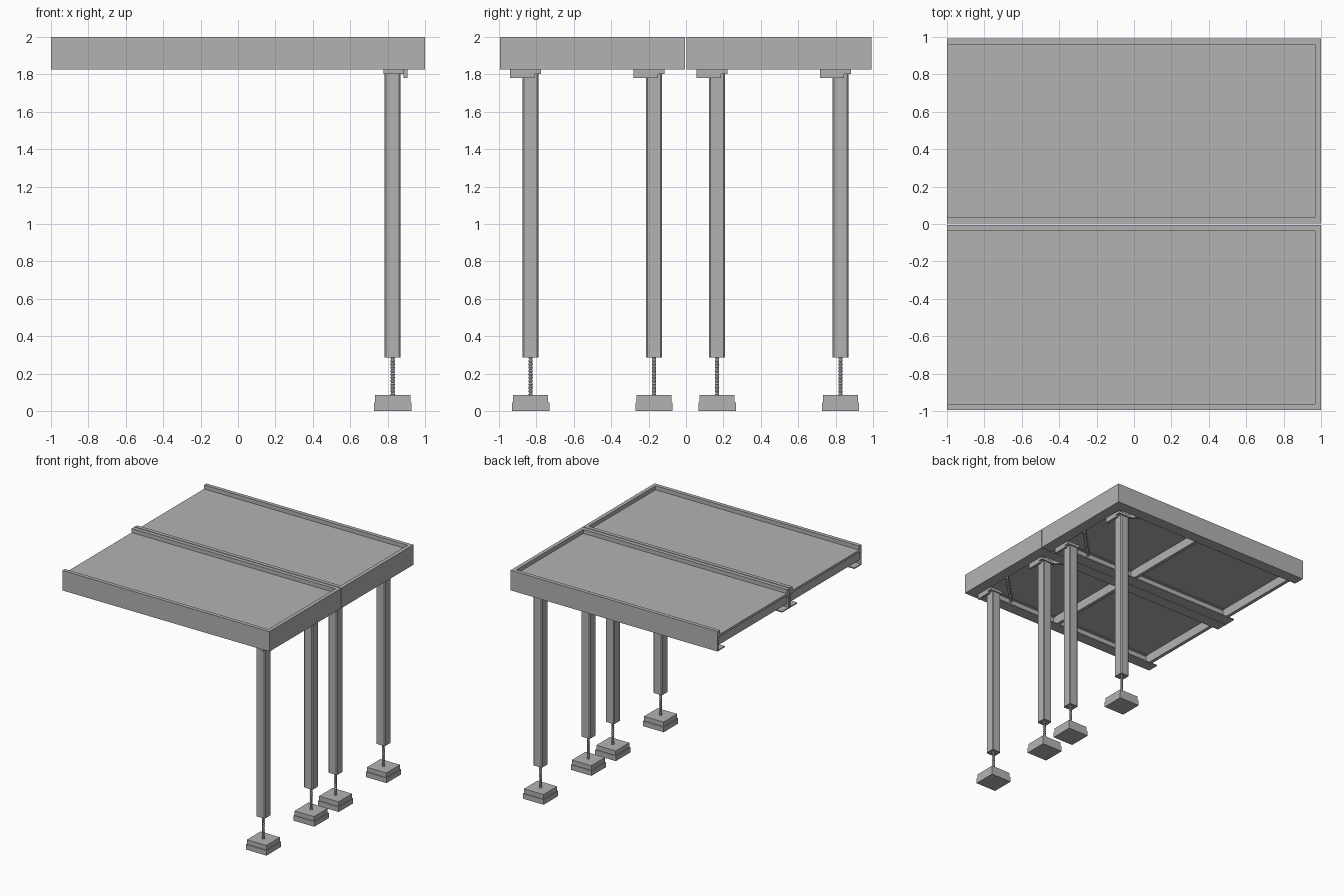
import bpy, bmesh, math
from mathutils import Vector

cube = bpy.data.objects.get("Cube")
if cube:
    bpy.data.objects.remove(cube, do_unlink=True)

steel = bpy.data.materials.new("grey_steel")
steel.use_nodes = True
GREY = (0.45, 0.45, 0.45, 1)
steel.diffuse_color = GREY
steel.node_tree.nodes["Principled BSDF"].inputs["Base Color"].default_value = GREY


def finish(name, bm):
    bmesh.ops.recalc_face_normals(bm, faces=bm.faces)
    mesh = bpy.data.meshes.new(name)
    bm.to_mesh(mesh)
    bm.free()
    mesh.materials.append(steel)
    obj = bpy.data.objects.new(name, mesh)
    bpy.context.collection.objects.link(obj)
    return obj


def box(name, x, y, z, angle=0.0):
    """Box from three (low, high) ranges, turned about its own vertical axis."""
    bm = bmesh.new()
    bmesh.ops.create_cube(bm, size=1)
    ranges = (x, y, z)
    for v in bm.verts:
        v.co = Vector([v.co[i] * (ranges[i][1] - ranges[i][0]) for i in range(3)])
    obj = finish(name, bm)
    obj.location = [sum(r) / 2 for r in ranges]
    obj.rotation_euler.z = angle
    return obj


def sweep_channel(name, cy, half, profile):
    """Sweep an (inset, height) section along three mitred sides, open at -x."""
    bm = bmesh.new()
    rings = []
    for end, side in ((0, -1), (1, -1), (1, 1), (0, 1)):
        rings.append([bm.verts.new(((1 - d) if end else -1, cy + side * (half - d), z))
                      for d, z in profile])
    n = len(profile)
    for a, b in zip(rings, rings[1:]):
        for i in range(n):
            j = (i + 1) % n
            bm.faces.new((a[i], a[j], b[j], b[i]))
    bm.faces.new(rings[0])
    bm.faces.new(rings[-1])
    return finish(name, bm)


def lathe(name, x, y, profile, sides=10):
    """Closed turned solid from (radius, height) points."""
    bm = bmesh.new()
    rings = [[bm.verts.new((x + r * math.cos(2 * math.pi * k / sides),
                            y + r * math.sin(2 * math.pi * k / sides), z))
              for k in range(sides)] for r, z in profile]
    for a, b in zip(rings, rings[1:]):
        for k in range(sides):
            m = (k + 1) % sides
            bm.faces.new((a[k], a[m], b[m], b[k]))
    bm.faces.new(rings[0])
    bm.faces.new(rings[-1])
    return finish(name, bm)


def tube_leg(name, x, y, half, z0, z1):
    """Square tube, open underneath."""
    bm = bmesh.new()
    bmesh.ops.create_cube(bm, size=1)
    for v in bm.verts:
        v.co = (x + v.co.x * 2 * half, y + v.co.y * 2 * half, z0 if v.co.z < 0 else z1)
    upright = [e for e in bm.edges if abs(e.verts[0].co.z - e.verts[1].co.z) > 0.5]
    bmesh.ops.bevel(bm, geom=upright, offset=0.008, segments=1, affect='EDGES')
    bm.normal_update()
    bmesh.ops.delete(bm, geom=[f for f in bm.faces if f.normal.z < -0.9], context='FACES_ONLY')
    obj = finish(name, bm)
    wall = obj.modifiers.new("wall", 'SOLIDIFY')
    wall.thickness = 0.008
    wall.offset = -1
    return obj


TOP, BOTTOM, HALF, LEG_X = 2.0, 1.825, 0.495, 0.827
T = 0.01
# Channel section: top lip, web and wide bottom flange
SECTION = [(0, BOTTOM), (0, TOP), (0.033, TOP), (0.033, 1.94), (T, 1.94),
           (T, BOTTOM + T), (0.1, BOTTOM + T), (0.1, BOTTOM)]

for tag, cy in (("front", -0.5), ("back", 0.497)):
    # Deck tray
    sweep_channel(f"{tag}_edge_channel", cy, HALF, SECTION)
    box(f"{tag}_deck_panel", (-1, 0.97), (cy - 0.465, cy + 0.465), (1.945, 1.965))
    for i, x in enumerate((-0.97, 0.03)):
        box(f"{tag}_cross_bar_{i}", (x - 0.015, x + 0.015),
            (cy - HALF + T, cy + HALF - T), (1.865, 1.945))

    for name, side in (("near", -1), ("far", 1)):
        y = cy + side * 0.33 - 0.001
        label = f"{tag}_{name}"
        # Corner brace under the deck
        bx, by = 0.70, cy + side * 0.283
        box(f"{label}_corner_brace", (bx - 0.2, bx + 0.2),
            (by + side * 0.0 - 0.012, by + 0.012), (1.87, 1.93), -side * math.pi / 4)
        # Leg with mounting plates
        tube_leg(f"{label}_leg", LEG_X, y, 0.043, 0.285, 1.81)
        box(f"{label}_mount_plate", (0.777, 0.903), (y - 0.055, y + 0.055), (1.803, 1.827))
        box(f"{label}_clamp_bar", (0.885, 0.905), (y - 0.11, y + 0.02), (1.78, 1.827))
        box(f"{label}_nut_plate", (LEG_X - 0.036, LEG_X + 0.036),
            (y - 0.036, y + 0.036), (0.292, 0.304))
        # Threaded levelling screw
        turns, z0, z1 = 12, 0.08, 0.295
        thread = [(0.0125 if i % 2 else 0.009, z0 + (z1 - z0) * i / (2 * turns))
                  for i in range(2 * turns + 1)]
        lathe(f"{label}_levelling_screw", LEG_X, y, thread)
        # Stepped foot
        for part, h, z in (("foot_base", 0.1, (0, 0.045)), ("foot_cap", 0.094, (0.045, 0.085))):
            box(f"{label}_{part}", (LEG_X - h, LEG_X + h), (y - h, y + h), z)
